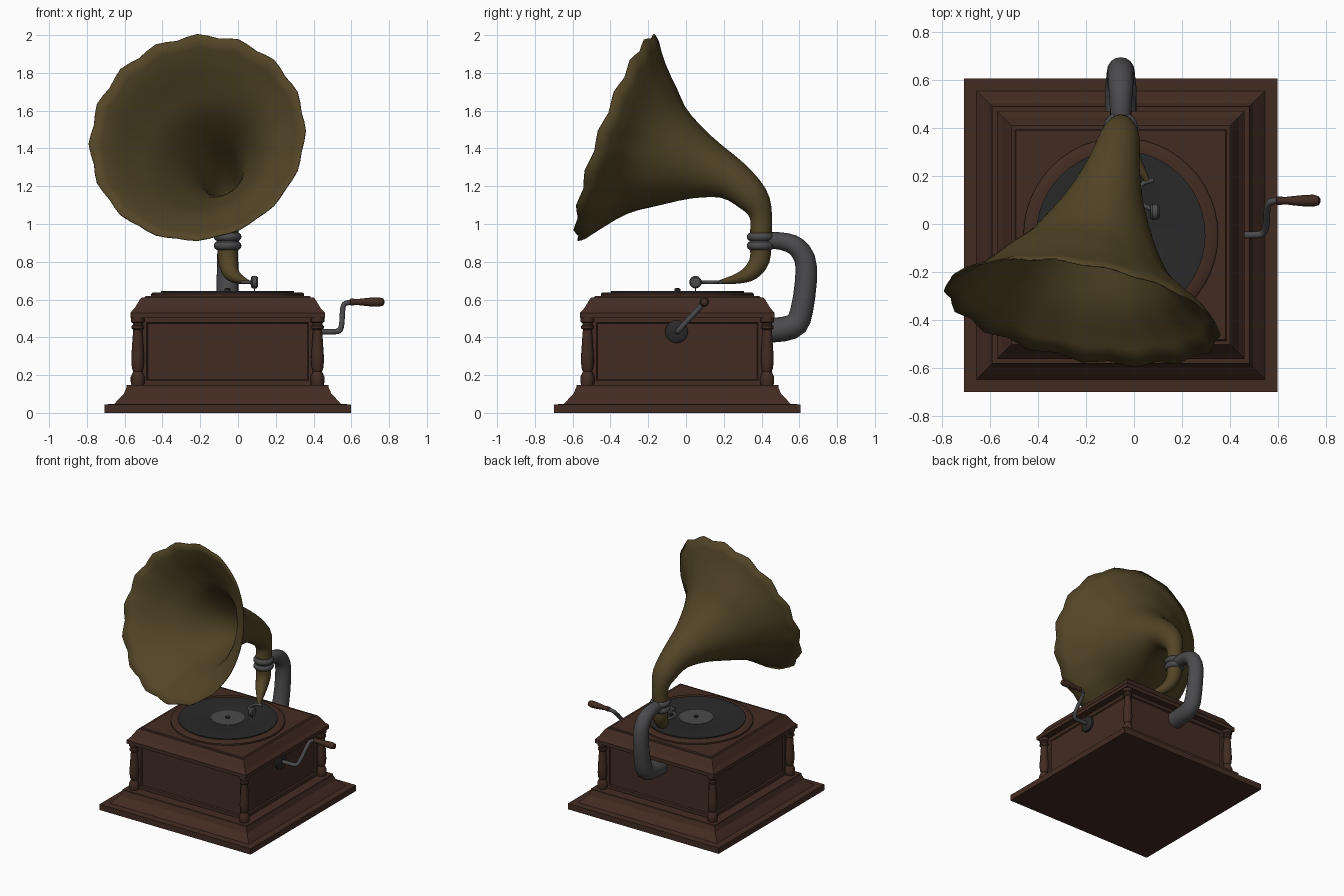
import bpy, bmesh, math
from mathutils import Vector

if "Cube" in bpy.data.objects:
    bpy.data.objects.remove(bpy.data.objects["Cube"])

CX, CY = -0.055, -0.046          # centre of the cabinet


def material(name, r, g, b):
    m = bpy.data.materials.new(name)
    m.diffuse_color = (r, g, b, 1)
    m.use_nodes = True
    m.node_tree.nodes["Principled BSDF"].inputs["Base Color"].default_value = m.diffuse_color
    return m


WOOD = material("wood", 0.055, 0.025, 0.016)
BRASS = material("brass", 0.085, 0.06, 0.02)
STEEL = material("steel", 0.07, 0.068, 0.072)
BLACK = material("black", 0.022, 0.022, 0.023)
LABEL = material("label_grey", 0.07, 0.07, 0.07)


def finish(bm, name, mat, angle=40):
    bmesh.ops.recalc_face_normals(bm, faces=bm.faces)
    me = bpy.data.meshes.new(name)
    bm.to_mesh(me)
    bm.free()
    ob = bpy.data.objects.new(name, me)
    bpy.context.collection.objects.link(ob)
    me.materials.append(mat)
    bpy.ops.object.select_all(action='DESELECT')
    ob.select_set(True)
    bpy.context.view_layer.objects.active = ob
    if angle:
        bpy.ops.object.shade_smooth_by_angle(angle=math.radians(angle))
    return ob


def loft(bm, rings, caps=True):
    rows = [[bm.verts.new(p) for p in ring] for ring in rings]
    n = len(rows[0])
    for a, b in zip(rows, rows[1:]):
        for i in range(n):
            j = (i + 1) % n
            bm.faces.new((a[i], a[j], b[j], b[i]))
    if caps:
        bm.faces.new(rows[0][::-1])
        bm.faces.new(rows[-1])


def square(name, profile, mat):
    """Square moulding from (half width, z) pairs."""
    bm = bmesh.new()
    loft(bm, [[(CX + h * sx, CY + h * sy, z) for sx, sy in ((-1, -1), (1, -1), (1, 1), (-1, 1))]
              for h, z in profile])
    return finish(bm, name, mat, 0)


def turned(name, profile, origin, mat, axis='Z', n=24):
    """Lathe from (radius, distance along axis) pairs."""
    bm = bmesh.new()
    o, rings = Vector(origin), []
    for r, d in profile:
        ring = []
        for i in range(n):
            a = 2 * math.pi * i / n
            c, s = r * math.cos(a), r * math.sin(a)
            ring.append(o + Vector((c, s, d) if axis == 'Z' else (d, c, s)))
        rings.append(ring)
    loft(bm, rings)
    return finish(bm, name, mat)


def smooth_path(pts, sub):
    """Catmull-Rom refinement of (x, y, z, radius) stations."""
    p = [Vector(q) for q in pts]
    p = [2 * p[0] - p[1]] + p + [2 * p[-1] - p[-2]]
    out = []
    for a, b, c, d in zip(p, p[1:], p[2:], p[3:]):
        for k in range(sub):
            t = k / sub
            out.append(0.5 * (2 * b + (c - a) * t + (2 * a - 5 * b + 4 * c - d) * t * t
                              + (3 * b - a - 3 * c + d) * t ** 3))
    return out + [p[-2]]


def tube(name, pts, mat, ref=(1, 0, 0), n=16, sub=3, caps=True, end=None, lobes=0):
    st = smooth_path(pts, sub)
    bm, rings, ref = bmesh.new(), [], Vector(ref)
    for k, q in enumerate(st):
        t = (st[min(k + 1, len(st) - 1)] - st[max(k - 1, 0)]).to_3d().normalized()
        if end and k == len(st) - 1:
            t = Vector(end).normalized()
        u = (ref - t * ref.dot(t)).normalized()
        v = t.cross(u)
        flare = max(0, (q[3] - 0.15) / 0.425)
        ring = []
        for i in range(n):
            a = 2 * math.pi * i / n
            w = math.cos(lobes * a) * flare if lobes else 0
            ring.append(q.to_3d() + (u * math.cos(a) + v * math.sin(a)) * q[3] * (1 + 0.013 * w)
                        + t * 0.008 * w)
        rings.append(ring)
    loft(bm, rings, caps)
    return finish(bm, name, mat, 50)


# Cabinet: stepped base, panelled body, bevelled lid
square("base", [(.652, 0), (.652, .045), (.60, .047), (.575, .075), (.55, .10),
                (.535, .135), (.535, .147), (.45, .147)], WOOD)
bm = bmesh.new()
loft(bm, [[(CX + .46 * a, CY + .46 * b, z) for a, b in ((-1, -1), (1, -1), (1, 1), (-1, 1))]
          for z in (.14, .51)])
bm.normal_update()
sides = [f for f in bm.faces if abs(f.normal.z) < .5]
bmesh.ops.inset_individual(bm, faces=sides, thickness=.045, depth=0)
bmesh.ops.inset_individual(bm, faces=sides, thickness=.008, depth=-.01)
finish(bm, "cabinet_body", WOOD, 0)
square("lid", [(.45, .503), (.515, .503), (.515, .53), (.492, .555), (.465, .60), (.455, .612),
               (.44, .612), (.435, .618)], WOOD)

# Turned corner columns
col = [(.033, .145), (.037, .165), (.037, .19), (.028, .21), (.024, .22), (.03, .235), (.034, .27),
       (.033, .31), (.027, .40), (.024, .44), (.033, .448), (.033, .46), (.026, .466),
       (.026, .475), (.036, .482), (.036, .505)]
for fx, sx in (("left", -1), ("right", 1)):
    for fy, sy in (("front", -1), ("back", 1)):
        turned(f"column_{fy}_{fx}", col, (CX + .476 * sx, CY + .476 * sy, 0), WOOD, n=16)

# Turntable, record, label and spindle
turned("turntable", [(.405, .612), (.405, .63), (.395, .638), (.36, .638)], (CX, CY, 0), WOOD, n=48)
turned("record", [(.352, .636), (.352, .645), (.17, .645), (.165, .6435), (.125, .6435)],
       (CX, CY, 0), BLACK, n=48)
turned("record_label", [(.12, .642), (.12, .6465), (.02, .6465)], (CX, CY, 0), LABEL, n=32)
turned("spindle", [(.016, .64), (.016, .656), (.01, .66)], (CX, CY, 0), BLACK, n=12)

# Flared horn with a gently scalloped rim
horn = tube("horn", [(-.055, .395, .93, .055), (-.055, .397, 1.04, .056), (-.06, .355, 1.135, .082),
                     (-.085, .24, 1.235, .108), (-.122, .08, 1.30, .17), (-.165, -.11, 1.36, .285),
                     (-.195, -.24, 1.41, .41), (-.215, -.365, 1.456, .575)],
            BRASS, n=64, sub=3, caps=False, end=(-.17, -.92, .34), lobes=16)
mod = horn.modifiers.new("thickness", 'SOLIDIFY')
mod.thickness = .006
mod.offset = 0

# Horn neck below the collar
tube("horn_neck", [(-.055, .395, .90, .056), (-.053, .39, .81, .053), (-.038, .345, .745, .044),
                   (.0, .275, .712, .028), (.055, .18, .692, .011)], BRASS)

# Collar of two rings round a sleeve
turned("collar_sleeve", [(.06, .865), (.06, .95)], (-.055, .395, 0), STEEL)
for nm, z in (("lower", .885), ("upper", .932)):
    turned(f"collar_ring_{nm}", [(.05 + .023 * math.cos(a), z + .023 * math.sin(a))
                                 for a in [math.pi * (k / 8 - .5) for k in range(9)]],
           (-.055, .395, 0), STEEL)

# Rear support arm
tube("support_arm", [(-.055, .41, .91, .045), (-.055, .50, .91, .046), (-.055, .59, .875, .053),
                     (-.055, .637, .77, .057), (-.055, .612, .54, .06), (-.055, .56, .455, .065),
                     (-.055, .40, .433, .065)], STEEL)

# Tone arm rod, sound box and needle
tube("tone_arm", [(.082, .183, .692, .01), (.03, .162, .692, .01), (.028, .09, .692, .01),
                  (.085, .055, .692, .01)], STEEL, ref=(0, 0, 1), n=10)
turned("sound_box", [(.012, -.02), (.026, -.018), (.033, -.01), (.033, .01), (.026, .018),
                     (.012, .02)], (.087, .05, .692), STEEL, 'X', 20)
turned("needle", [(.002, .646), (.005, .67)], (.087, .05, 0), STEEL, n=8)

# Winding crank
turned("crank_escutcheon", [(.06, .395), (.06, .412), (.05, .42), (.022, .422)],
       (0, -.05, .43), BLACK, 'X')
tube("crank_rod", [(.40, -.045, .43, .015), (.51, -.045, .43, .015), (.54, -.035, .44, .015),
                   (.55, .0, .48, .014), (.555, .07, .555, .014), (.57, .093, .58, .014),
                   (.61, .097, .585, .014)], STEEL, ref=(0, 1, -1), n=12)
turned("crank_handle", [(.012, .59), (.018, .595), (.018, .61), (.015, .625), (.019, .66),
                        (.024, .71), (.025, .745), (.019, .768), (.008, .775)],
       (0, .097, .587), WOOD, 'X', 16)
